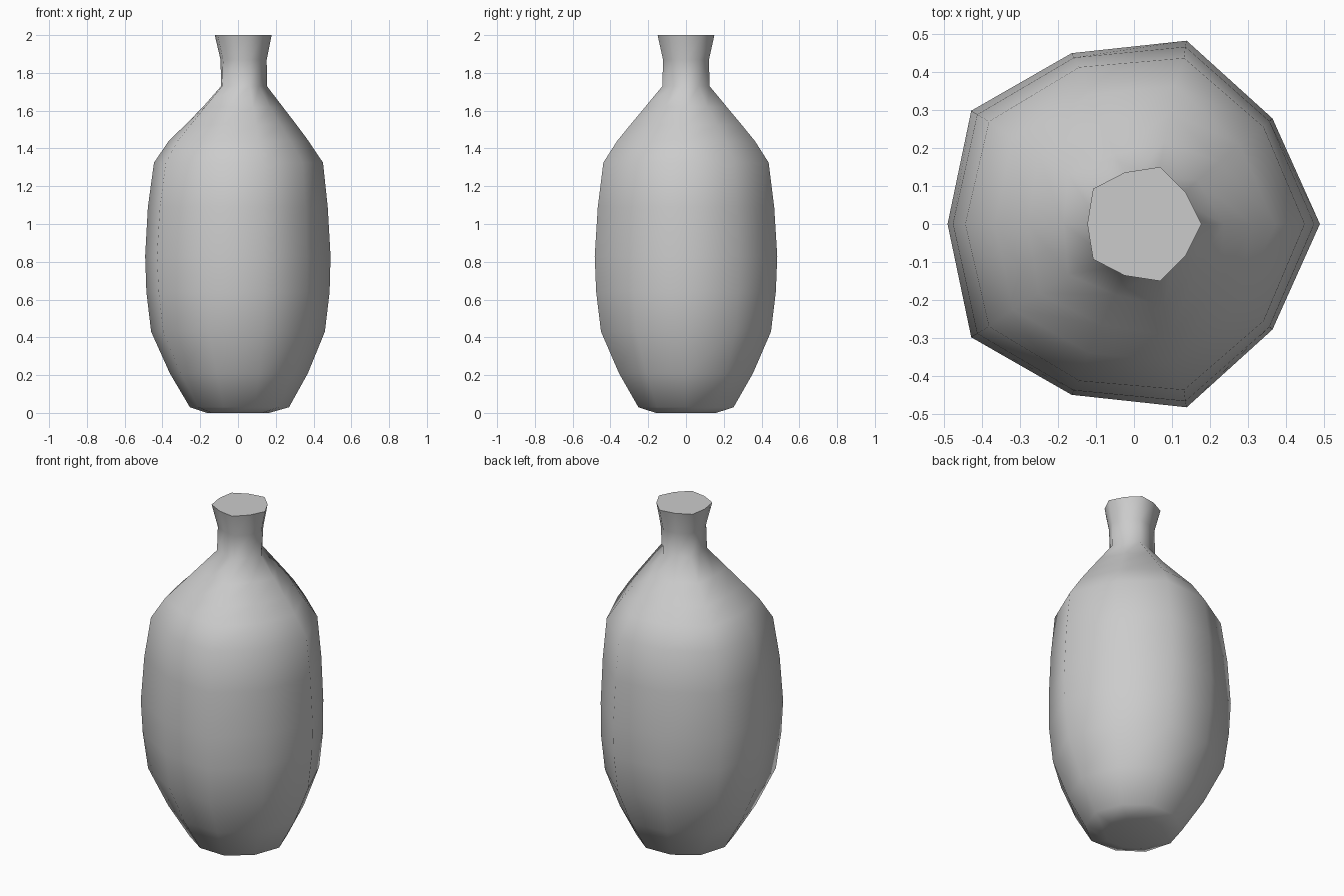
import bpy
import bmesh
import math

cube = bpy.data.objects.get("Cube")
if cube:
    bpy.data.objects.remove(cube, do_unlink=True)

# Plain grey material
grey = bpy.data.materials.new("plain grey")
grey.use_nodes = True
colour = (0.6, 0.6, 0.6, 1.0)
grey.diffuse_color = colour
grey.node_tree.nodes["Principled BSDF"].inputs["Base Color"].default_value = colour

# Profile rings: height, corner radius, sideways shift, mid-side radius ratio
PROFILE = [
    (0.00, 0.168, -0.003, 0.96),
    (0.03, 0.265, 0.005, 0.98),
    (0.21, 0.373, -0.003, 0.96),
    (0.43, 0.473, -0.013, 0.945),
    (0.64, 0.500, -0.015, 0.94),
    (0.83, 0.508, -0.018, 0.932),
    (1.09, 0.491, -0.016, 0.939),
    (1.325, 0.460, -0.010, 0.945),
    (1.44, 0.383, -0.010, 0.93),
    (1.525, 0.310, 0.00, 0.90),
    (1.62, 0.227, 0.010, 0.86),
    (1.73, 0.131, 0.022, 0.85),
    (1.87, 0.128, 0.024, 0.91),
    (2.00, 0.158, 0.020, 0.905),
]
SIDES = 10


def add_ring(bm, z, radius, shift, ratio):
    """Five corners with a slightly pulled-in vertex between each pair."""
    ring = []
    for i in range(SIDES):
        angle = math.tau * i / SIDES
        r = radius * (ratio if i % 2 else 1)
        ring.append(bm.verts.new((shift + r * math.cos(angle), r * math.sin(angle), z)))
    return ring


# Bottle: lofted rings, closed at the base and the mouth
bm = bmesh.new()
rings = [add_ring(bm, *level) for level in PROFILE]
for low, high in zip(rings, rings[1:]):
    for i in range(SIDES):
        j = (i + 1) % SIDES
        bm.faces.new((low[i], low[j], high[j], high[i]))
bm.faces.new(rings[0][::-1])
bm.faces.new(rings[-1])
bmesh.ops.recalc_face_normals(bm, faces=bm.faces)

mesh = bpy.data.meshes.new("bottle")
bm.to_mesh(mesh)
bm.free()
mesh.materials.append(grey)
bottle = bpy.data.objects.new("bottle", mesh)
bpy.context.collection.objects.link(bottle)

# Smooth body with a crisp mouth edge
bpy.ops.object.select_all(action='DESELECT')
bottle.select_set(True)
bpy.context.view_layer.objects.active = bottle
bpy.ops.object.shade_smooth_by_angle(angle=math.radians(60))
